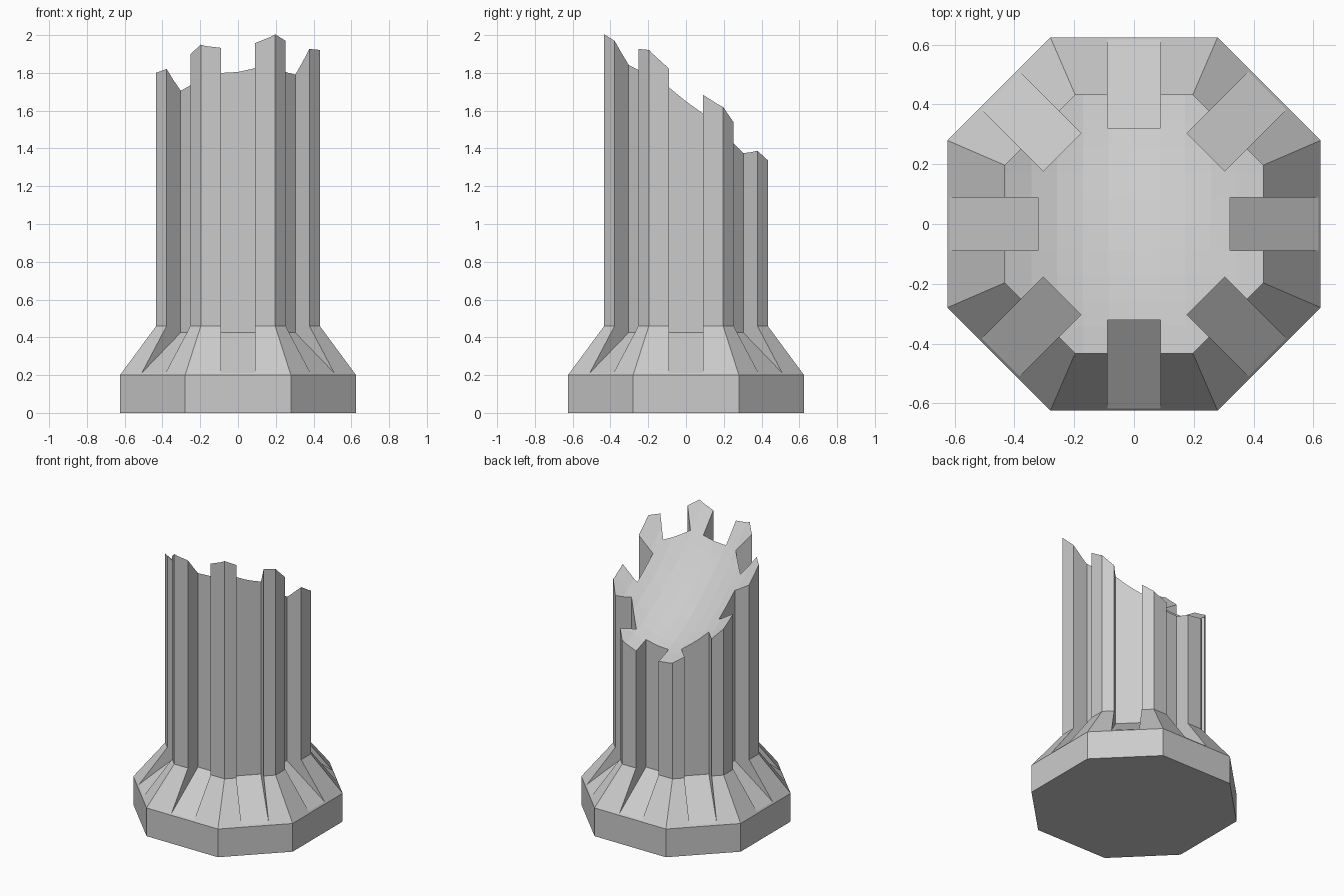
import bpy, bmesh, math
from mathutils import Matrix

if "Cube" in bpy.data.objects:
    bpy.data.objects.remove(bpy.data.objects["Cube"])


def finish(name, bm):
    bmesh.ops.recalc_face_normals(bm, faces=bm.faces)
    me = bpy.data.meshes.new(name)
    bm.to_mesh(me)
    bm.free()
    ob = bpy.data.objects.new(name, me)
    bpy.context.collection.objects.link(ob)
    return ob


def prism(bm, points, vec):
    # closed prism from a planar outline swept along vec
    a = [bm.verts.new(p) for p in points]
    b = [bm.verts.new([p[i] + vec[i] for i in range(3)]) for p in points]
    bm.faces.new(a)
    bm.faces.new(b[::-1])
    for i in range(len(a)):
        j = (i + 1) % len(a)
        bm.faces.new((a[i], a[j], b[j], b[i]))
    return a + b


# Octagonal plinth, flared foot and shaft as one loft
bm = bmesh.new()
rings = []
for a, s, z in [(.625, .28, 0), (.625, .28, .2), (.433, .197, .46), (.433, .197, 2.3)]:
    pts = [(a, -s), (a, s), (s, a), (-s, a), (-a, s), (-a, -s), (-s, -a), (s, -a)]
    rings.append([bm.verts.new((x, y, z)) for x, y in pts])
for lo, hi in zip(rings, rings[1:]):
    for i in range(8):
        j = (i + 1) % 8
        bm.faces.new((lo[i], lo[j], hi[j], hi[i]))
bm.faces.new(rings[0][::-1])
bm.faces.new(rings[-1])
column = finish("broken_column", bm)

# Eight square flutes whose floors slope out through the foot
bm = bmesh.new()
for k in range(8):
    inner, outer = ((.321, .625), (.34, .64))[k % 2]
    prof = [(inner, .425), (outer, .205), (.8, .205), (.8, 2.5), (inner, 2.5)]
    vs = prism(bm, [(r, -.089, z) for r, z in prof], (0, .178, 0))
    bmesh.ops.transform(bm, matrix=Matrix.Rotation(k * math.pi / 4, 4, 'Z'), verts=vs)
flutes = finish("flute_cutter", bm)

# Tilted bowl-shaped break across the top
bm = bmesh.new()
bmesh.ops.create_grid(bm, x_segments=14, y_segments=14, size=.6)
for v in bm.verts:
    x, y = v.co.x, v.co.y
    v.co.z = 1.5 + .14 * x - .77 * y + x * x + .55 * y * y
top = bmesh.ops.extrude_face_region(bm, geom=bm.faces[:])
for v in top["geom"]:
    if isinstance(v, bmesh.types.BMVert):
        v.co.z = 3.5
scoop = finish("break_cutter", bm)

# Cut, apply and remove the cutters
for cutter in (flutes, scoop):
    mod = column.modifiers.new(cutter.name, 'BOOLEAN')
    mod.operation = 'DIFFERENCE'
    mod.solver = 'EXACT'
    mod.object = cutter
    cutter.hide_render = True
bpy.context.view_layer.update()
dg = bpy.context.evaluated_depsgraph_get()
result = bpy.data.meshes.new_from_object(column.evaluated_get(dg))
column.modifiers.clear()
column.data = result
for cutter in (flutes, scoop):
    bpy.data.objects.remove(cutter)
